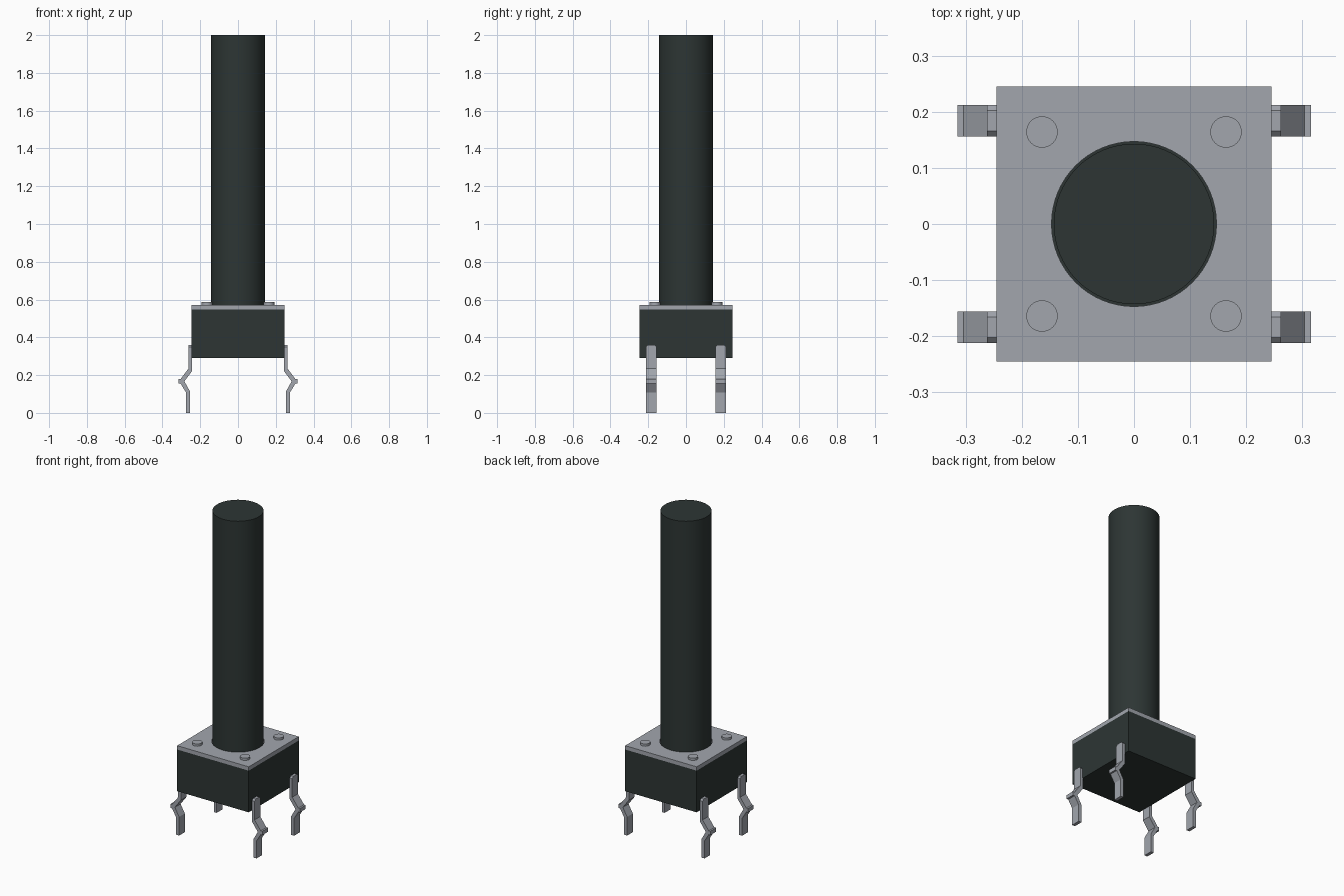
import bpy, bmesh, math

if "Cube" in bpy.data.objects:
    bpy.data.objects.remove(bpy.data.objects["Cube"])


def material(name, rgb):
    m = bpy.data.materials.new(name)
    m.diffuse_color = (*rgb, 1)
    m.use_nodes = True
    m.node_tree.nodes["Principled BSDF"].inputs["Base Color"].default_value = m.diffuse_color
    return m


DARK = material("dark plastic", (0.026, 0.036, 0.034))
METAL = material("grey metal", (0.36, 0.38, 0.42))


def box(name, size, z0, z1, mat):
    bpy.ops.mesh.primitive_cube_add(size=1, location=(0, 0, (z0 + z1) / 2))
    ob = bpy.context.object
    ob.name = name
    ob.scale = (size, size, z1 - z0)
    bpy.ops.object.transform_apply(location=True, rotation=False, scale=True)
    ob.data.materials.append(mat)
    return ob


def cylinder(name, r, x, y, z0, z1, mat, sides=64):
    bpy.ops.mesh.primitive_cylinder_add(
        vertices=sides, radius=r, depth=z1 - z0, location=(x, y, (z0 + z1) / 2))
    ob = bpy.context.object
    ob.name = name
    ob.data.materials.append(mat)
    bpy.ops.object.shade_smooth_by_angle(angle=math.radians(30))
    return ob


# Switch housing and tall round plunger
box("housing", 0.49, 0.29, 0.548, DARK)
cylinder("plunger", 0.143, 0, 0, 0.548, 2.0, DARK)

# Metal cover plate with a round hole for the plunger
plate = box("cover_plate", 0.49, 0.548, 0.572, METAL)
cutter = cylinder("hole_cutter", 0.147, 0, 0, 0.5, 0.62, METAL)
cutter.hide_render = True
cutter.hide_set(True)
cut = plate.modifiers.new("hole", "BOOLEAN")
cut.operation = "DIFFERENCE"
cut.solver = "EXACT"
cut.object = cutter

# Bent leg outline in x and z
LEG = [(0.243, 0.36), (0.262, 0.36), (0.262, 0.235), (0.304, 0.179),
       (0.315, 0.179), (0.315, 0.155), (0.304, 0.155), (0.275, 0.108),
       (0.275, 0), (0.255, 0), (0.255, 0.115), (0.284, 0.167), (0.243, 0.222)]


def leg(name, sx, sy):
    bm = bmesh.new()
    face = bm.faces.new([bm.verts.new((sx * x, sy * 0.156, z)) for x, z in LEG])
    new = bmesh.ops.extrude_face_region(bm, geom=[face])["geom"]
    bmesh.ops.translate(bm, vec=(0, sy * 0.056, 0),
                        verts=[v for v in new if isinstance(v, bmesh.types.BMVert)])
    # Chamfer the two top corners
    top = [e for e in bm.edges if all(v.co.z > 0.359 for v in e.verts)
           and abs(e.verts[0].co.x - e.verts[1].co.x) > 0.01]
    bmesh.ops.bevel(bm, geom=top, offset=0.01, segments=1, affect="EDGES")
    bmesh.ops.recalc_face_normals(bm, faces=bm.faces)
    me = bpy.data.meshes.new(name)
    bm.to_mesh(me)
    bm.free()
    me.materials.append(METAL)
    bpy.context.collection.objects.link(bpy.data.objects.new(name, me))


# Four legs and four rivets, one per corner
for sx, xs in ((-1, "left"), (1, "right")):
    for sy, ys in ((-1, "front"), (1, "back")):
        leg(f"leg_{ys}_{xs}", sx, sy)
        cylinder(f"rivet_{ys}_{xs}", 0.028, sx * 0.164, sy * 0.164,
                 0.565, 0.586, METAL, 32)
